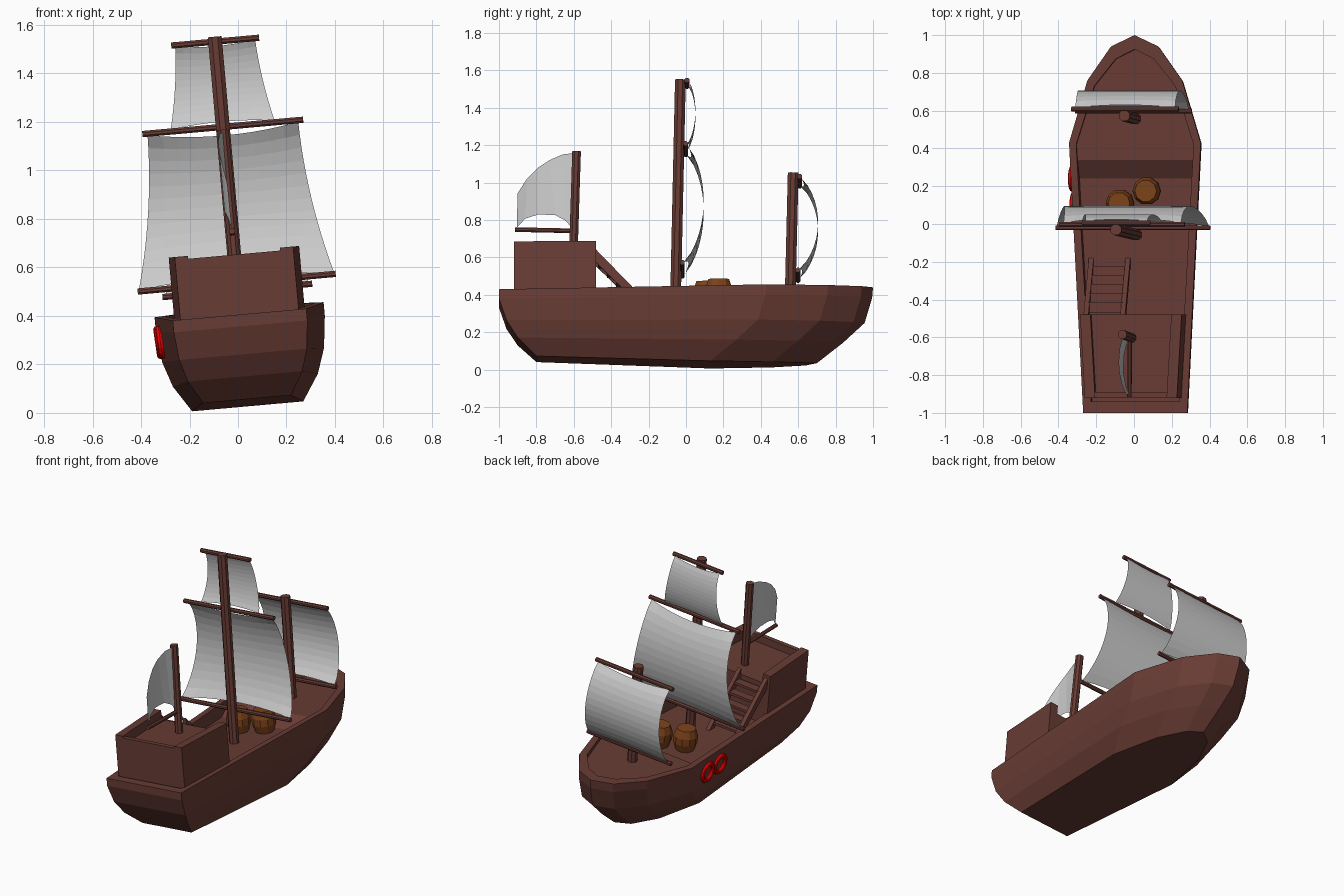
import bpy, math
from mathutils import Matrix, Vector

if "Cube" in bpy.data.objects:
    bpy.data.objects.remove(bpy.data.objects["Cube"])

# The whole ship heels about 5 degrees to one side
HEEL = Matrix.Translation((0.04, 0, 0.027)) @ Matrix.Rotation(math.radians(-5.1), 4, 'Y')


def material(name, rgb):
    m = bpy.data.materials.new(name)
    m.diffuse_color = (*rgb, 1)
    m.use_nodes = True
    m.node_tree.nodes["Principled BSDF"].inputs["Base Color"].default_value = m.diffuse_color
    return m


WOOD = material("dark_wood", (0.14, 0.045, 0.035))
BARREL = material("barrel_wood", (0.20, 0.055, 0.01))
RED = material("ring_red", (0.9, 0.0, 0.0))


def make(name, verts, faces, mat=None):
    me = bpy.data.meshes.new(name)
    me.from_pydata([tuple(v) for v in verts], [], faces)
    me.update()
    ob = bpy.data.objects.new(name, me)
    bpy.context.collection.objects.link(ob)
    ob.matrix_world = HEEL
    if mat:
        me.materials.append(mat)
    return ob


def loft(name, rings, mat=None, closed=False):
    """Skin a list of closed rings; cap the ends unless the loft closes on itself."""
    n, k = len(rings[0]), len(rings)
    faces = []
    for r in range(k if closed else k - 1):
        a, b = r * n, ((r + 1) % k) * n
        faces += [(a + i, a + (i + 1) % n, b + (i + 1) % n, b + i) for i in range(n)]
    if not closed:
        faces += [tuple(reversed(range(n))), tuple(range((k - 1) * n, k * n))]
    return make(name, [v for r in rings for v in r], faces, mat)


def pole(name, a, b, r, sides=8):
    a, b = Vector(a), Vector(b)
    q = (b - a).to_track_quat('Z', 'Y')
    circ = [q @ Vector((r * math.cos(t), r * math.sin(t), 0))
            for t in (2 * math.pi * (i + .5) / sides for i in range(sides))]
    return loft(name, [[a + c for c in circ], [b + c for c in circ]], WOOD)


def box(name, pts, z0, z1, mat=WOOD):
    return loft(name, [[(x, y, z0) for x, y in pts], [(x, y, z1) for x, y in pts]], mat)


def mirror_ring(half):
    """Right half from stern to bow tip, mirrored to a full ring."""
    return half + [(-x, y, z) for x, y, z in reversed(half[:-1])]


# Hull: waterlines lofted from keel to rail, then over the rim and down to the deck
base_y = [-1, .43, .76, .94, 1.0]
ratio = [.79, 1, .72, .36, 0]
top_w = [.38, .40, .405, .41, .415]
keel_w = [.03, 0, 0, .003, .008]
levels = [(0, .23, -.30, .20), (.27, .30, -.16, .10), (.53, .335, -.045, .04),
          (.86, .35, -.005, 0), (1, .35, 0, 0)]
rings = []
for f, half, bow, stern in levels:
    rings.append(mirror_ring([
        (half * ratio[i], base_y[i] + (stern if i == 0 else bow),
         keel_w[i] + (top_w[i] - keel_w[i]) * f) for i in range(5)]))
inner = [(.235, -.94), (.312, .42), (.215, .73), (.10, .875), (0, .925)]
rings.append(mirror_ring([(x, y, top_w[i]) for i, (x, y) in enumerate(inner)]))
rings.append(mirror_ring([(x, y, .31) for x, y in inner]))
loft("hull", rings, WOOD)

# Raised foredeck with a sloping step
fore = mirror_ring([(.307, .34, .375)] + [(x, y, .375) for x, y in inner[1:]])
n = len(fore)
make("foredeck", fore + [(.302, .24, .311), (-.302, .24, .311)],
     [tuple(range(n)), (0, n - 1, n + 1, n)], WOOD)

# Stern castle: floor block, two side walls, lower rear wall
box("castle_block", [(-.245, -.92), (.245, -.92), (.27, -.48), (-.27, -.48)], .30, .58)
for s, side in ((1, "right"), (-1, "left")):
    box("castle_wall_" + side, [(s * .19, -.92), (s * .245, -.92), (s * .27, -.48), (s * .215, -.48)][::s],
        .57, .64)
box("castle_rear_wall", [(-.2, -.92), (.2, -.92), (.2, -.89), (-.2, -.89)], .57, .628)

# Stairs up to the castle
for u in (-.24, -.045):
    prof = [(-.18, .31), (-.48, .62), (-.48, .55), (-.235, .31)]
    loft("stair_stringer", [[(u - .013, y, z) for y, z in prof],
                            [(u + .013, y, z) for y, z in prof]], WOOD)
for i in range(5):
    y, z = -.25 - i * .048, .345 + i * .05
    box("stair_step", [(-.235, y - .028), (-.05, y - .028), (-.05, y + .028), (-.235, y + .028)], z - .008, z + .008)

# Masts
pole("main_mast", (0, -.057, .31), (0, -.03, 1.53), .031)
pole("fore_mast", (0, .557, .37), (0, .573, 1.03), .031)
pole("mizzen_mast", (0, -.603, .58), (0, -.585, 1.145), .025)

# Yards: name, y, height, half length
for name, y, w, h in [("main_lower_yard", -.02, .512, .41), ("main_middle_yard", -.002, 1.157, .333),
                      ("main_top_yard", .005, 1.51, .182), ("fore_lower_yard", .598, .48, .31),
                      ("fore_upper_yard", .608, .985, .285)]:
    pole(name, (-h, y, w), (h, y, w), .014)
pole("mizzen_boom", (0, -.915, .725), (0, -.59, .718), .013)


def sail(name, bottom, top, halves, bulge, sag, rows=12, cols=10):
    """Billowing sail between two yards; halves = bottom, middle, top half widths."""
    (y0, w0), (y1, w1) = bottom, top
    verts, faces = [], []
    for r in range(rows + 1):
        for c in range(cols + 1):
            s = 2 * c / cols - 1
            mid = 1 - s * s
            # pull the top edge down and the bottom edge up in the middle
            t = r / rows
            t += mid * sag * (1 - 2 * t)
            q = r / rows
            half = (halves[0] * (1 - q) * (1 - 2 * q) + halves[1] * 4 * q * (1 - q)
                    + halves[2] * q * (2 * q - 1))
            verts.append((s * half, y0 + (y1 - y0) * t + bulge * (4 * t * (1 - t)) ** .8,
                          w0 + (w1 - w0) * t))
    m = cols + 1
    for r in range(rows):
        for c in range(cols):
            a = r * m + c
            faces.append((a, a + 1, a + m + 1, a + m))
    return make(name, verts, faces)


sail("main_sail", (-.012, .515), (.005, 1.15), (.405, .338, .312), .098, .045)
sail("top_sail", (.006, 1.165), (.015, 1.505), (.215, .182, .165), .04, .04)
sail("fore_sail", (.603, .485), (.613, .98), (.295, .272, .265), .098, .03)

# Mizzen sail: upper edge and arched foot, slightly billowed sideways
head = [(-.60, 1.135), (-.66, 1.13), (-.73, 1.10), (-.79, 1.06), (-.85, 1.0), (-.90, .92)]
foot = [(-.61, .735), (-.645, .775), (-.70, .805), (-.79, .808), (-.86, .785), (-.905, .735)]
mv, mf, N = [], [], 6
for (ya, wa), (yb, wb) in zip(head, foot):
    for j in range(N + 1):
        y, w = ya + (yb - ya) * j / N, wa + (wb - wa) * j / N
        p = (-.6 - y) / .305
        mv.append((-.025 * 4 * p * (1 - p), y, w))
for i in range(len(head) - 1):
    for j in range(N):
        a = i * (N + 1) + j
        mf.append((a, a + 1, a + N + 2, a + N + 1))
make("mizzen_sail", mv, mf)

# Barrels on the main deck
for bx, by in ((.062, .175), (-.08, .11)):
    loft("barrel", [[(bx + r * math.cos(math.tau * i / 10), by + r * math.sin(math.tau * i / 10), .311 + h)
                     for i in range(10)]
                    for r, h in ((.058, 0), (.074, .05), (.074, .095), (.058, .142))], BARREL)

# Two life rings on the left side
for cy, cx in ((.24, -.346), (.10, -.338)):
    rr = []
    for i in range(16):
        a = math.tau * i / 16
        rr.append([(cx + .014 * math.sin(b) + .05 * .12 * (1 - math.sin(a)) * .5,
                    cy + (.054 + .015 * math.cos(b)) * math.cos(a),
                    .295 + (.054 + .015 * math.cos(b)) * math.sin(a))
                   for b in (math.tau * j / 8 for j in range(8))])
    loft("life_ring", rr, RED, closed=True)

# Make all face directions consistent
import bmesh
for ob in bpy.context.collection.objects:
    bm = bmesh.new()
    bm.from_mesh(ob.data)
    bmesh.ops.recalc_face_normals(bm, faces=bm.faces)
    if ob.name == "foredeck" and max(bm.faces, key=lambda f: f.calc_area()).normal.z < 0:
        bmesh.ops.reverse_faces(bm, faces=bm.faces)
    bm.to_mesh(ob.data)
    bm.free()
